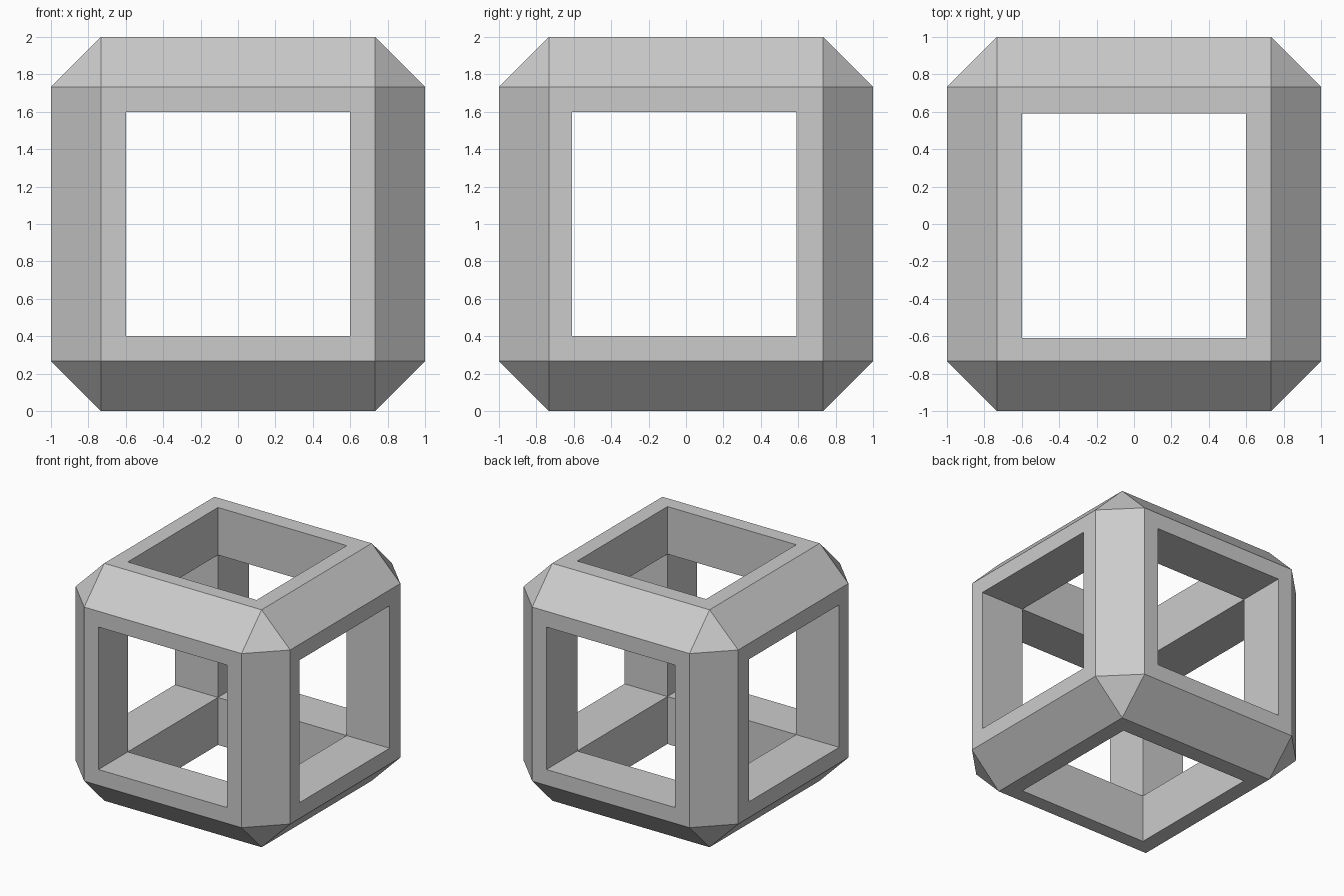
import bpy, bmesh
from mathutils import Vector

if "Cube" in bpy.data.objects:
    bpy.data.objects.remove(bpy.data.objects["Cube"])


def make_object(name, bm):
    bmesh.ops.recalc_face_normals(bm, faces=bm.faces)
    mesh = bpy.data.meshes.new(name)
    bm.to_mesh(mesh)
    bm.free()
    obj = bpy.data.objects.new(name, mesh)
    bpy.context.collection.objects.link(obj)
    return obj


# Outer block: cube with flat chamfers and triangular corners
bm = bmesh.new()
bmesh.ops.create_cube(bm, size=2)
bmesh.ops.bevel(bm, geom=bm.edges[:], offset=0.267, offset_type='OFFSET',
                segments=1, profile=0.5, affect='EDGES')
bmesh.ops.translate(bm, verts=bm.verts, vec=(0, 0, 1))
frame = make_object("cube_frame", bm)

# Cutter: a cube with all six sides extruded, opening every face
bm = bmesh.new()
bmesh.ops.create_cube(bm, size=1.2)
bm.normal_update()
arms = bmesh.ops.extrude_discrete_faces(bm, faces=bm.faces[:])["faces"]
for face in arms:
    c = face.calc_center_median()
    bmesh.ops.translate(bm, verts=face.verts[:], vec=c.normalized() * 0.6)
bmesh.ops.translate(bm, verts=bm.verts, vec=Vector((0, -0.01, 1)))
cutter = make_object("opening_cutter", bm)
cutter.hide_render = True

# Cut the square openings and apply
cut = frame.modifiers.new("openings", 'BOOLEAN')
cut.operation = 'DIFFERENCE'
cut.solver = 'EXACT'
cut.object = cutter
bpy.context.view_layer.objects.active = frame
frame.select_set(True)
bpy.ops.object.modifier_apply(modifier=cut.name)
bpy.data.objects.remove(cutter)
